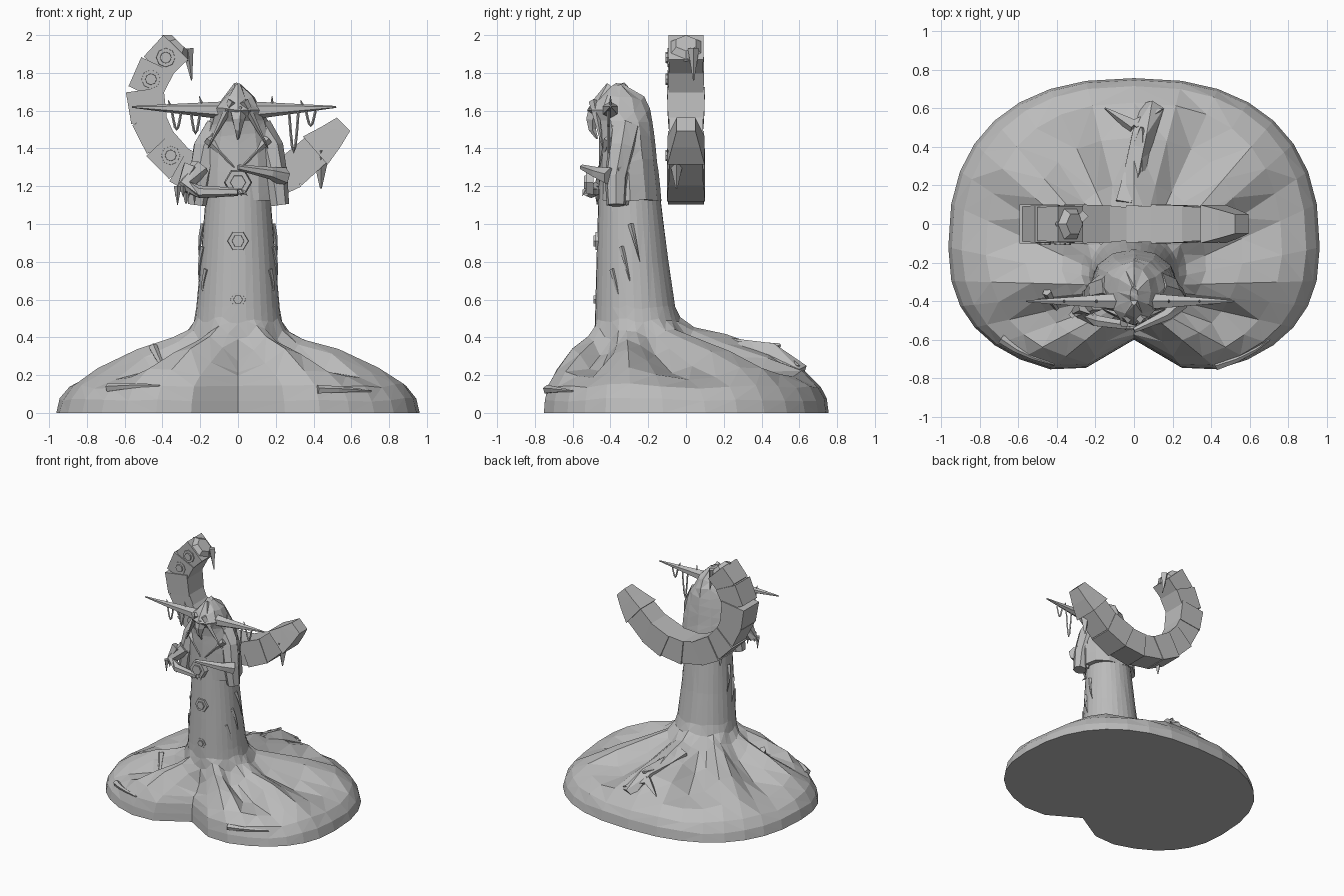
import bpy, bmesh, math, random
from mathutils import Vector
from math import sin, cos, pi, tau, exp, radians

random.seed(4)
if "Cube" in bpy.data.objects:
    bpy.data.objects.remove(bpy.data.objects["Cube"], do_unlink=True)

GREY = (.5, .5, .5, 1)
stone = bpy.data.materials.new("stone grey")
stone.use_nodes = True
stone.diffuse_color = GREY
stone.node_tree.nodes["Principled BSDF"].inputs["Base Color"].default_value = GREY


def loft(name, rings):
    """Skin a list of equal rings into a capped, faceted solid."""
    bm = bmesh.new()
    rows = [[bm.verts.new(point) for point in ring] for ring in rings]
    for lower, upper in zip(rows, rows[1:]):
        for i in range(len(lower)):
            bm.faces.new((lower[i - 1], lower[i], upper[i], upper[i - 1]))
    bm.faces.new(reversed(rows[0]))
    bm.faces.new(rows[-1])
    bmesh.ops.triangulate(bm, faces=bm.faces[:])
    bmesh.ops.recalc_face_normals(bm, faces=bm.faces[:])
    mesh = bpy.data.meshes.new(name)
    bm.to_mesh(mesh)
    bm.free()
    mesh.materials.append(stone)
    obj = bpy.data.objects.new(name, mesh)
    bpy.context.collection.objects.link(obj)


def tube(name, path, thick, tip=.1, sides=5, twist=0.0):
    """Faceted tube along a path, narrowing towards its tip."""
    path = [Vector(point) for point in path]
    last = len(path) - 1
    rings = []
    for k, point in enumerate(path):
        along = (path[min(k + 1, last)] - path[max(k - 1, 0)]).normalized()
        up = Vector((0, 1, 0)) if abs(along.y) < .8 else Vector((0, 0, 1))
        across = along.cross(up).normalized()
        depth = along.cross(across)
        radius = thick * (1 + (tip - 1) * k / last)
        turns = [twist + tau * i / sides for i in range(sides)]
        rings.append([point + radius * (across * cos(a) + depth * sin(a)) for a in turns])
    loft(name, rings)


def spike(name, start, reach, thick, bend=(0, 0, 0), sides=5):
    """Pointed tube from a start along a reach, bowed by a bend."""
    start, reach, bend = Vector(start), Vector(reach), Vector(bend)
    steps = [k / 3 for k in range(4)]
    tube(name, [start + reach * t + bend * sin(pi * t) for t in steps], thick, sides=sides)


def oval(angle, z, half, front, back):
    """Point on an oval, with the angle measured from the front."""
    middle, depth = (front + back) / 2, (back - front) / 2
    return Vector((half * sin(angle), middle - depth * cos(angle), z))


def ground_outline(angle):
    """Rounded footprint with a cleft at the front."""
    def power(value):
        return math.copysign(abs(value) ** .83, value)
    x = .97 * power(sin(angle))
    y = -.12 - power(cos(angle)) * (.68 if cos(angle) > 0 else .88)
    return Vector((x, y + .2 * exp(-(x / .2) ** 2) * (cos(angle) > 0), 0))


def robe_surface(angle, z):
    """Slim column that flares into the lobed skirt near the ground."""
    rise = max(0, z - .6)
    column = oval(angle, z, .215 - .08 * rise, rise * .03 - .48, -.07 - .12 * rise)
    bend_height = .31 - .04 * sin(angle) ** 2
    flare = 1 / (1 + exp((z - bend_height) / .06))
    footing = ground_outline(angle) + Vector((0, 0, z))
    point = column.lerp(footing, flare ** (1 + max(0, cos(angle)) / 2))
    point.z -= .22 * z * sin(pi * flare) * cos(angle * 7)
    return point


def circle(count):
    return [tau * i / count for i in range(count)]


# Robe
heights = [k * .07 for k in range(9)] + [.8, 1, 1.3]
robe = [[robe_surface(angle, z) for angle in circle(32)] for z in heights]
for ring in robe[1:]:
    for point in ring:
        point.z += random.uniform(-.01, .01)
loft("robe", robe)

# Cape and hood in one shell, with the brow jutting forward
cape = []
for u in [k / 9 for k in range(10)]:
    half = .02 + .2 * (1 - u ** 2.5) ** .8
    close = u ** 12
    brow = .07 * exp(-((u - .8) / .1) ** 2)
    front, back = close * .04 - brow - .46, -.13 - .07 * u - .12 * close
    cape.append([oval(angle, 1.14 + .6 * u + random.uniform(-.02, .01), half, front, back)
                 for angle in circle(12)])
loft("hooded_cape", cape)
spike("face_beak", (0, -.47, 1.6), (0, 0, -.15), .05, bend=(0, -.03, 0))

for side, label in ((-1, "right"), (1, "left")):
    # Hood edge, collar and draped sleeves
    spike(label + "_hood_edge", (side * .03, -.49, 1.65), (side * .13, .05, -.25), .025, sides=4)
    spike(label + "_collar", (side * .16, -.41, 1.45), (side * -.14, -.05, -.15), .025, sides=4)
    tube(label + "_sleeve", [(side * .1, -.32, 1.5), (side * .17, -.34, 1.4), (side * .2, -.37, 1.25),
                             (side * .22, -.37, 1.1)], .085, tip=.6, sides=7)
    spike(label + "_sleeve_tip", (side * .19, -.36, 1.3), (0, .05, -.2), .07)
    # Horns with thorns
    length = .54 - side * .02
    spike(label + "_horn", (side * .05, -.4, 1.6), (side * (length - .05), 0, .02), .05, sides=6)
    for place in (.18, .35):
        lean = random.uniform(-.03, .04)
        spike(label + "_thorn", (side * place, -.4, 1.6), (side * lean, 0, .1 - place / 8), .015, sides=4)
    # Torn strips along the robe
    for drop in range(3):
        start = robe_surface(side * (pi / 2 - drop * .3), 1 - drop * .12)
        spike(label + "_torn_strip", start, (side * .02, .05, -.2), .015, bend=(side * .01, 0, 0), sides=4)

# Strands looped under the horns
for place, sag in ((-.35, .1), (-.25, .12), (.27, .22), (.36, .08)):
    strand = [(place + t * .05, -.41, 1.6 - sag * sin(pi * t)) for t in [k / 6 for k in range(7)]]
    tube("hanging_strand", strand, .007, tip=1, sides=4)

# Forearms meeting at the chest
tube("right_forearm", [(-.2, -.4, 1.3), (-.28, -.45, 1.2), (-.2, -.5, 1.17), (0, -.53, 1.17)],
     .055, tip=.4, sides=6)
tube("left_forearm", [(.24, -.4, 1.25), (.17, -.47, 1.27), (0, -.55, 1.3)], .05, tip=.3, sides=6)
spike("right_cuff", (-.25, -.42, 1.3), (-.08, -.05, -.15), .05)
for k in range(4):
    spike("finger", (k * .03 - .07, -.52, 1.18), (.03, -.03, -.03), .012, sides=4)
    spike("cuff_tatter", (k * .03 - .32, -.47, 1.2), (0, 0, random.uniform(-.1, -.05)), .02, sides=4)


def stacked_disc(name, centre, radius, sides):
    """Shrinking plates stacked towards the front."""
    for layer in range(2):
        near = centre - Vector((0, .01, 0)) * layer
        size = radius * (1 - .4 * layer)
        tube(name, [near + Vector((0, .03, 0)), near - Vector((0, .01, 0))], size, tip=.9, sides=sides)


# Hexagonal medallions down the front
for k in range(3):
    stacked_disc("medallion", Vector((0, -.47 - (k == 2) * .05, .6 + k * .31)), .045 + k * .015, 6)

# Floating segmented horseshoe behind the figure
arc = []
for k in range(11):
    angle = radians(144 + 18 * k)
    radius = .39 + .08 * min(1, k / 2) + .06 * (k / 10) ** 2
    arc.append(Vector((radius * cos(angle) - .02, 0, 1.7 + radius * sin(angle))))
for k, (start, end) in enumerate(zip(arc, arc[1:])):
    overlap = (end - start) * .07
    thick = .13 + .006 * (k % 3)
    tube("horseshoe_segment", [start - overlap, end + overlap], thick, tip=.95, sides=4, twist=pi / 4)
    if k in (0, 1, 4):
        stacked_disc("segment_disc", (start + end) / 2 - Vector((0, .088, 0)), .055, 8)
outward = arc[0] - arc[1]
tube("horseshoe_cap", [arc[0], arc[0] + outward * .3], .1, tip=.6, sides=6)
tube("broken_end", [arc[-1], arc[-1] + Vector((.08, 0, .07)), arc[-1] + Vector((.15, 0, .14))],
     .14, tip=.5, sides=4, twist=pi / 4)
for name, start in (("broken_shard", arc[-1]), ("hanging_shard", arc[5])):
    spike(name, start + Vector((.03, -.05, 0)), (0, 0, -.2), .05, sides=4)
spike("inner_shard", arc[0] + Vector((.07, .04, 0)), (.02, 0, -.17), .03, sides=4)

# Rubble ridge on the back of the skirt
tube("back_ridge", [(-.04, .1, .37), (0, .25, .33), (.04, .45, .31), (.1, .6, .2)], .07, tip=.9)
spike("ridge_peak", (.02, .3, .3), (.02, .2, .06), .09)
for side in (-1, 1):
    spike("ridge_branch", (0, .5, .3), (side * .15, .1, -.05), .04, sides=4)

# Crust lying on the skirt lobes
for turn, z in ((-60, .3), (-35, .14), (35, .12)):
    path = [robe_surface(radians(turn + step), z) for step in (-12, -4, 4, 12)]
    tube("skirt_crust", path, .025, tip=.2)
